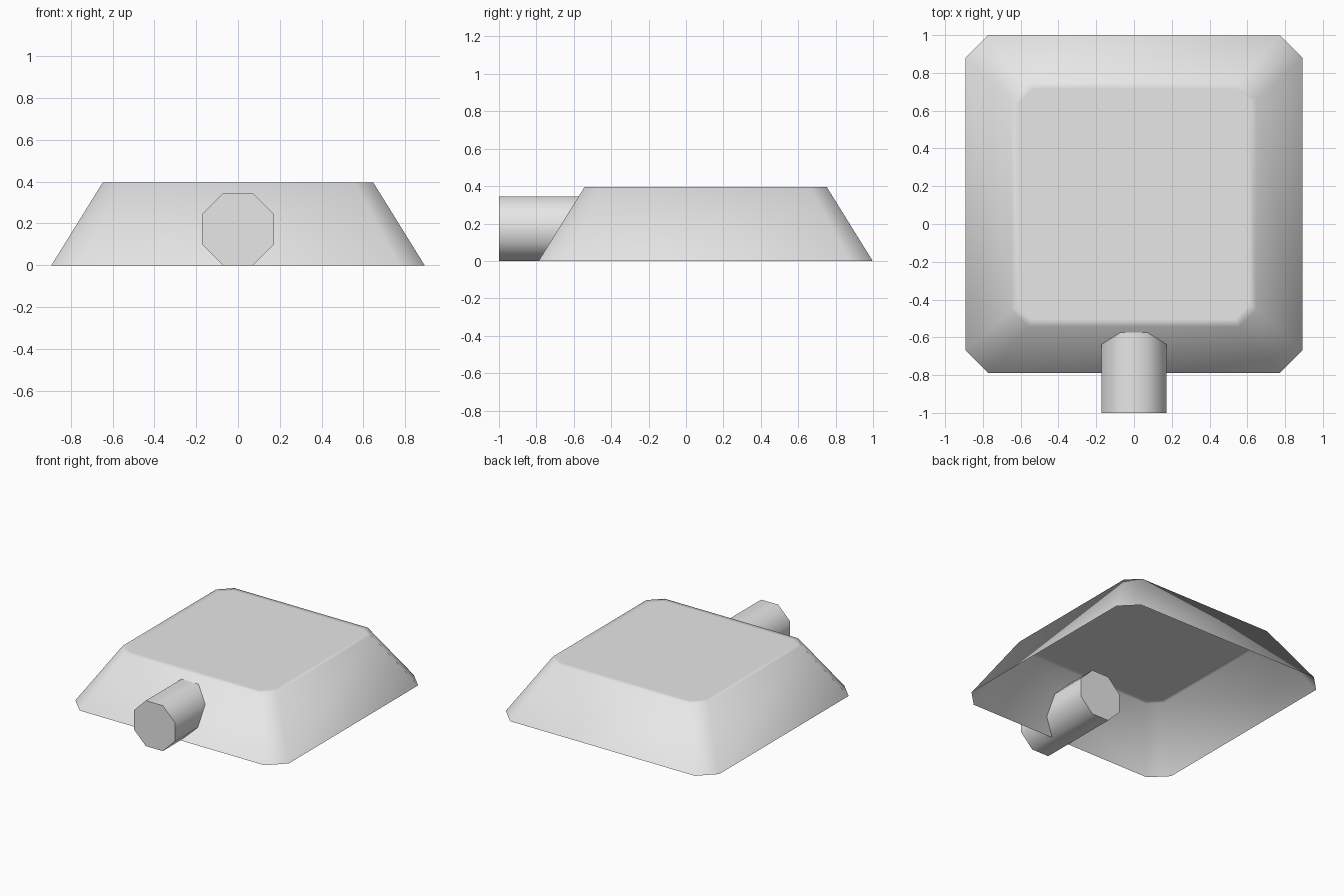
import bpy
import bmesh
from math import pi, cos, radians
from mathutils import Matrix

cube = bpy.data.objects.get("Cube")
if cube:
    bpy.data.objects.remove(cube, do_unlink=True)

grey = bpy.data.materials.new("light_grey")
grey.use_nodes = True
grey.diffuse_color = (0.8, 0.8, 0.8, 1)
grey.node_tree.nodes["Principled BSDF"].inputs["Base Color"].default_value = (0.8, 0.8, 0.8, 1)

CENTRE_Y = 0.105


def add_object(name, bm):
    mesh = bpy.data.meshes.new(name)
    bm.to_mesh(mesh)
    bm.free()
    mesh.materials.append(grey)
    obj = bpy.data.objects.new(name, mesh)
    bpy.context.collection.objects.link(obj)
    return obj


def chamfered_ring(bm, half, cut, z):
    """Square loop with its four corners cut off."""
    inner = half - cut
    corners = [(half, -inner), (half, inner)]
    verts = []
    for quarter in range(4):
        for x, y in corners:
            for _ in range(quarter):
                x, y = -y, x
            verts.append(bm.verts.new((x, y + CENTRE_Y, z)))
    return verts


# Hollow sloping shell, open underneath, with a narrow border on the top
bm = bmesh.new()
rings = [chamfered_ring(bm, 0.893, 0.12, 0),
         chamfered_ring(bm, 0.648, 0.09, 0.395),
         chamfered_ring(bm, 0.61, 0.075, 0.395)]
for low, high in zip(rings, rings[1:]):
    for i in range(8):
        j = (i + 1) % 8
        bm.faces.new((low[i], low[j], high[j], high[i]))
bm.faces.new(rings[-1])
for face in bm.faces:
    face.smooth = True
add_object("shell_body", bm)

# Eight-sided spout passing through the front wall
apothem = 0.172
front, back = -1.0, -0.36
bm = bmesh.new()
placement = (Matrix.Translation((0, (front + back) / 2, apothem))
             @ Matrix.Rotation(pi / 2, 4, "X") @ Matrix.Rotation(pi / 8, 4, "Z"))
radius = apothem / cos(pi / 8)
bmesh.ops.create_cone(bm, cap_ends=True, segments=8, radius1=radius,
                      radius2=radius, depth=back - front, matrix=placement)
spout = add_object("front_spout", bm)
bpy.ops.object.select_all(action="DESELECT")
spout.select_set(True)
bpy.context.view_layer.objects.active = spout
bpy.ops.object.shade_smooth_by_angle(angle=radians(60))
